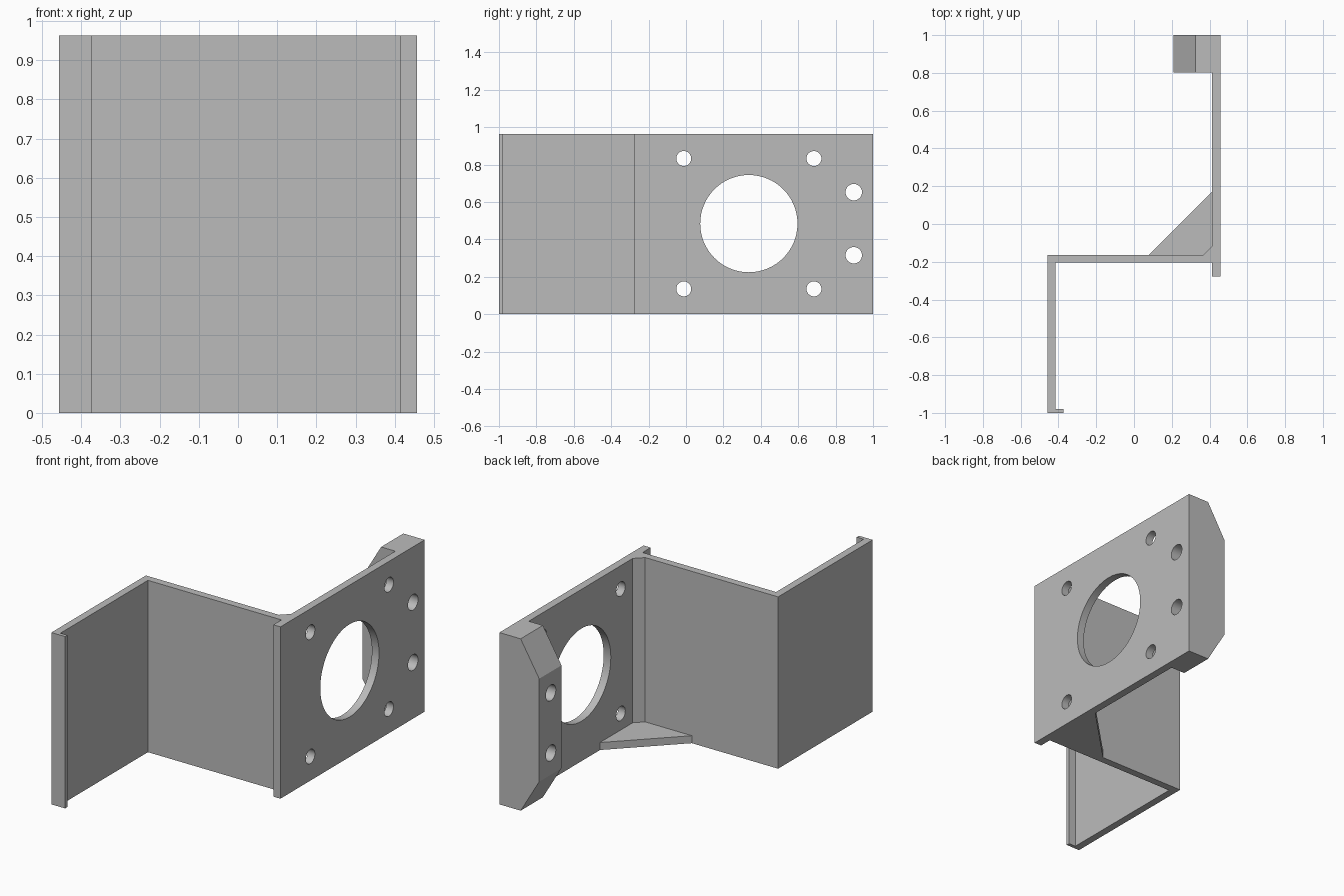
import bpy, bmesh, math
from mathutils import Matrix, Vector

if "Cube" in bpy.data.objects:
    bpy.data.objects.remove(bpy.data.objects["Cube"])

H = 0.963  # bracket height

metal = bpy.data.materials.new("bracket_grey")
metal.diffuse_color = (0.5, 0.5, 0.5, 1)
metal.use_nodes = True
metal.node_tree.nodes["Principled BSDF"].inputs["Base Color"].default_value = metal.diffuse_color


def prism(name, points, offset):
    """Extrude a closed polygon of 3D points along an offset vector."""
    bm = bmesh.new()
    face = bm.faces.new([bm.verts.new(p) for p in points])
    ext = bmesh.ops.extrude_face_region(bm, geom=[face])
    moved = [g for g in ext["geom"] if isinstance(g, bmesh.types.BMVert)]
    bmesh.ops.translate(bm, verts=moved, vec=Vector(offset))
    bmesh.ops.recalc_face_normals(bm, faces=bm.faces)
    mesh = bpy.data.meshes.new(name)
    bm.to_mesh(mesh)
    bm.free()
    mesh.materials.append(metal)
    obj = bpy.data.objects.new(name, mesh)
    bpy.context.collection.objects.link(obj)
    return obj


def drill(target, holes):
    """Cut round holes (y, z, radius) through the target along x."""
    bm = bmesh.new()
    for y, z, r in holes:
        place = Matrix.Translation((0.35, y, z)) @ Matrix.Rotation(math.pi / 2, 4, 'Y')
        bmesh.ops.create_cone(bm, cap_ends=True, segments=64, radius1=r, radius2=r,
                              depth=0.5, matrix=place)
    mesh = bpy.data.meshes.new("drill")
    bm.to_mesh(mesh)
    bm.free()
    mesh.materials.append(metal)
    cutter = bpy.data.objects.new("drill", mesh)
    bpy.context.collection.objects.link(cutter)
    cutter.hide_render = True
    mod = target.modifiers.new("holes", 'BOOLEAN')
    mod.operation, mod.solver, mod.object = 'DIFFERENCE', 'EXACT', cutter
    bpy.ops.object.select_all(action='DESELECT')
    bpy.context.view_layer.objects.active = target
    target.select_set(True)
    bpy.ops.object.modifier_apply(modifier=mod.name)
    bpy.data.objects.remove(cutter)
    bpy.ops.object.shade_smooth_by_angle(angle=math.radians(30))


# Folded sheet: lipped side wall, cross wall, motor plate with a chamfered inner corner
outline = [(-0.457, -1), (-0.372, -1), (-0.372, -0.98), (-0.415, -0.98), (-0.415, -0.205),
           (0.413, -0.205), (0.413, -0.277), (0.457, -0.277), (0.457, 1), (0.413, 1),
           (0.413, -0.118), (0.367, -0.163), (-0.457, -0.163)]
sheet = prism("folded_bracket", [(x, y, 0) for x, y in outline], (0, 0, H))

# Thick mounting block with sloped ends
block_profile = [(0.413, 0), (0.325, 0), (0.21, 0.193), (0.21, H - 0.193), (0.325, H), (0.413, H)]
block = prism("mounting_block", [(x, 0.803, z) for x, z in block_profile], (0, 0.197, 0))

# Triangular gusset at the foot of the inner corner
gusset = [(0.078, -0.163), (0.367, -0.163), (0.413, -0.118), (0.413, 0.172)]
prism("corner_gusset", [(x, y, 0) for x, y in gusset], (0, 0, 0.042))

# Motor opening, four corner screw holes, two block screw holes
block_holes = [(0.897, z, 0.044) for z in (0.315, 0.652)]
plate_holes = [(y, z, 0.04) for y in (-0.012, 0.684) for z in (0.135, 0.832)]
drill(sheet, block_holes + plate_holes + [(0.336, 0.484, 0.26)])
drill(block, block_holes)
